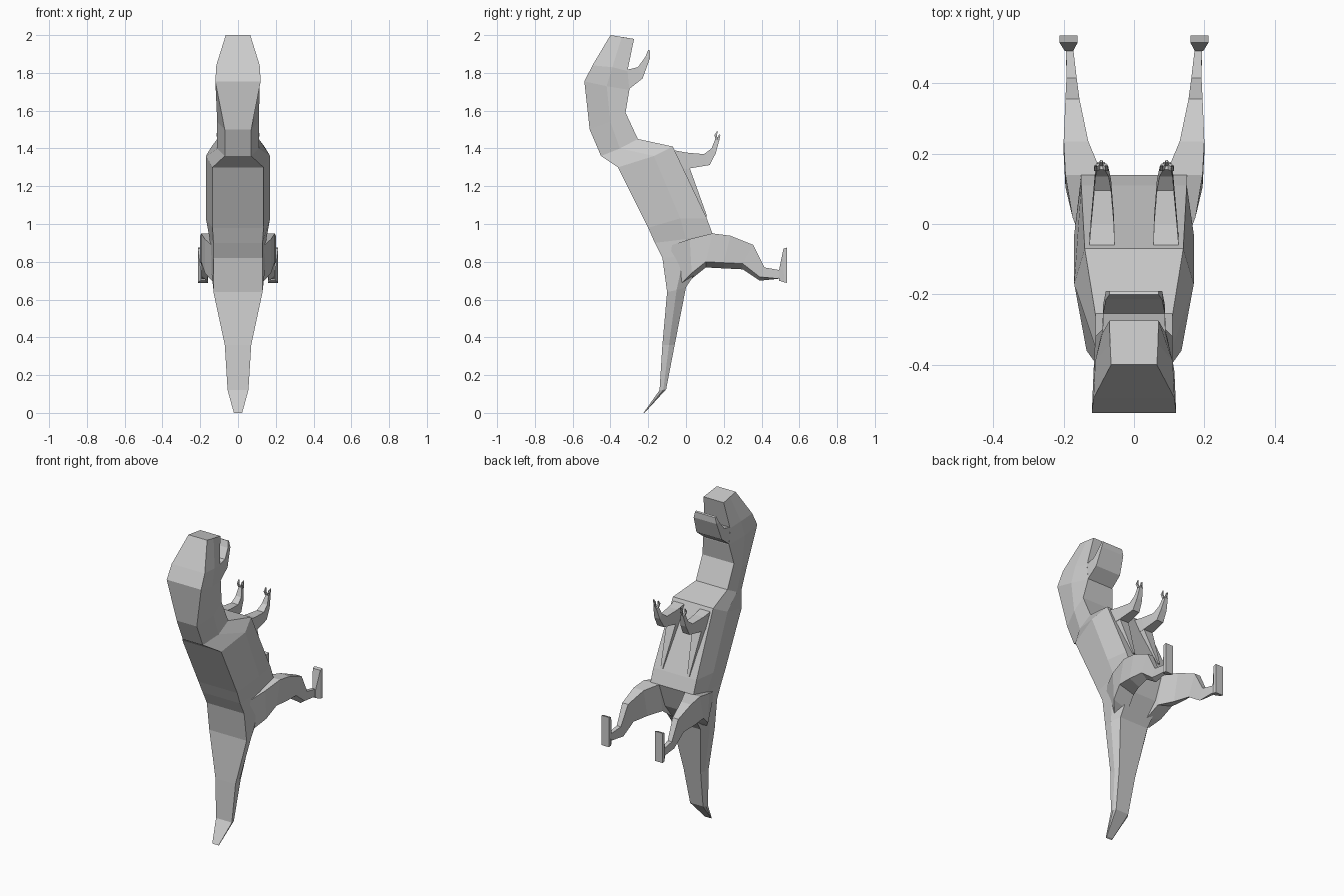
import bpy, bmesh


def loft(name, rings, mirror=False):
    """Skin a list of equal-length point rings and cap both ends."""
    bm = bmesh.new()
    vr = [[bm.verts.new(p) for p in r] for r in rings]
    n = len(vr[0])
    for a, b in zip(vr, vr[1:]):
        for i in range(n):
            j = (i + 1) % n
            bm.faces.new((a[i], a[j], b[j], b[i]))
    bm.faces.new(vr[0])
    bm.faces.new(vr[-1])
    bmesh.ops.recalc_face_normals(bm, faces=bm.faces)
    me = bpy.data.meshes.new(name)
    bm.to_mesh(me)
    bm.free()
    ob = bpy.data.objects.new(name, me)
    bpy.context.collection.objects.link(ob)
    if mirror:
        ob.modifiers.new("mirror", 'MIRROR')
    return ob


def hexring(back, side, belly):
    """Symmetric six-sided section from (y, z, half width) triples."""
    half = [(w, y, z) for y, z, w in (back, side, belly)]
    return half + [(-x, y, z) for x, y, z in reversed(half)]


def quad(x0, x1, a, b, lift=0.0):
    """Limb section: a is the upper (y, z) point, b the lower one."""
    return [(x0, *a), (x1, *a), (x1, b[0], b[1] + lift), (x0, *b)]


# Tail, torso, neck and upper head as one skin
body = [
    ((-.225, 0, .022), (-.22, 0, .022), (-.215, .005, .022)),
    ((-.14, .12, .055), (-.12, .122, .055), (-.105, .125, .045)),
    ((-.125, .36, .07), (-.09, .36, .07), (-.06, .36, .06)),
    ((-.10, .64, .13), (-.05, .65, .13), (0, .665, .10)),
    ((-.125, .82, .13), (-.01, .83, .15), (.09, .80, .11)),
    ((-.165, .90, .13), (0, .92, .15), (.14, .95, .15)),
    ((-.20, .98, .135), (-.03, 1.03, .17), (.11, 1.03, .15)),
    ((-.36, 1.30, .135), (-.17, 1.36, .17), (-.07, 1.41, .14)),
    ((-.45, 1.36, .07), (-.35, 1.40, .11), (-.255, 1.45, .11)),
    ((-.51, 1.50, .07), (-.40, 1.54, .11), (-.32, 1.59, .11)),
    ((-.538, 1.755, .12), (-.42, 1.73, .115), (-.30, 1.71, .09)),
    ((-.495, 1.84, .115), (-.39, 1.83, .11), (-.31, 1.81, .09)),
    ((-.40, 2.0, .065), (-.34, 1.99, .068), (-.275, 1.98, .07)),
]
loft("body", [hexring(*r) for r in body])

# Open lower jaw
loft("lower_jaw", [
    quad(-.09, .09, (-.34, 1.81), (-.32, 1.70)),
    quad(-.088, .088, (-.255, 1.83), (-.23, 1.77)),
    quad(-.08, .08, (-.215, 1.885), (-.19, 1.88)),
    quad(-.07, .07, (-.20, 1.922), (-.19, 1.918)),
])

# Chest wedges below the arms
loft("chest_wedge", [
    [(.127, -.09, 1.39), (.055, -.09, 1.39), (.055, -.05, 1.38), (.127, -.05, 1.38)],
    [(.127, -.06, 1.29), (.055, -.06, 1.29), (.058, .022, 1.29), (.12, .022, 1.29)],
    [(.10, .08, 1.04), (.085, .08, 1.04), (.085, .112, 1.04), (.10, .112, 1.04)],
], True)

# Arms bent upward at the elbow
loft("arm", [
    quad(.055, .127, (-.06, 1.39), (-.03, 1.29)),
    quad(.057, .122, (.0, 1.378), (.022, 1.295)),
    quad(.065, .113, (.095, 1.37), (.125, 1.312)),
    quad(.072, .110, (.135, 1.40), (.158, 1.375)),
    quad(.084, .104, (.155, 1.45), (.176, 1.445)),
], True)

# Small claws on each hand
for i, x in enumerate((.084, .101)):
    tx = x + (-.006, .008)[i]
    loft("claw", [
        quad(x - .006, x + .006, (.157, 1.445), (.172, 1.445)),
        quad(tx - .005, tx + .005, (.150, 1.47), (.163, 1.468)),
        quad(tx - .002, tx + .002, (.165, 1.492), (.168, 1.49)),
    ], True)
loft("thumb_claw", [
    quad(.088, .098, (.165, 1.45), (.176, 1.442)),
    quad(.090, .097, (.175, 1.475), (.182, 1.472)),
], True)

# Legs reaching forward from the hips
loft("leg", [
    quad(.05, .13, (-.10, .88), (-.02, .69)),
    quad(.07, .175, (.02, .92), (.03, .71), .03),
    quad(.09, .195, (.14, .95), (.105, .77), .03),
    quad(.13, .20, (.235, .938), (.20, .765), .03),
    quad(.155, .195, (.355, .89), (.30, .76), .03),
    quad(.163, .192, (.415, .77), (.39, .70), .02),
    quad(.173, .193, (.50, .755), (.49, .71)),
], True)

# Flat feet
loft("foot", [
    [(.173, .492, .70), (.197, .492, .70), (.197, .492, .755), (.173, .492, .755)],
    [(.160, .518, .692), (.212, .518, .692), (.212, .516, .87), (.160, .516, .87)],
    [(.160, .536, .688), (.212, .536, .688), (.212, .536, .875), (.160, .536, .875)],
], True)
